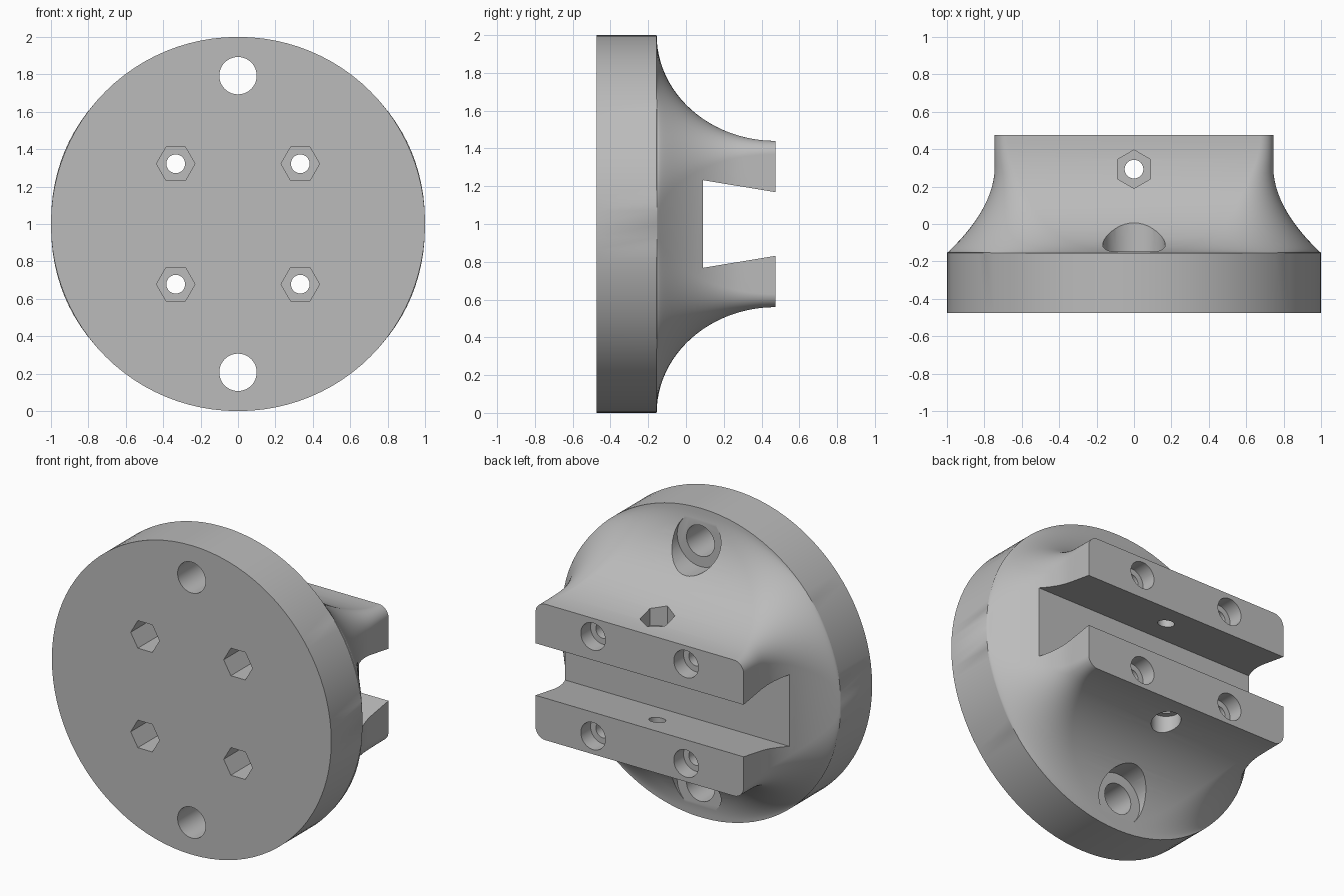
import bpy, bmesh, math

if "Cube" in bpy.data.objects:
    bpy.data.objects.remove(bpy.data.objects["Cube"], do_unlink=True)

FRONT, RIM, BACK = -0.475, -0.155, 0.475
MID = 1.0  # height of the disc centre
ARC = 24   # steps per quarter turn

grey = bpy.data.materials.new("plain grey")
grey.use_nodes = True
colour = (0.5, 0.5, 0.5, 1)
grey.diffuse_color = colour
grey.node_tree.nodes["Principled BSDF"].inputs["Base Color"].default_value = colour


def loft(name, rings):
    """Skin a list of matching closed rings and cap both ends."""
    bm = bmesh.new()
    loops = [[bm.verts.new(p) for p in ring] for ring in rings]
    n = len(loops[0])
    for a, b in zip(loops, loops[1:]):
        for i in range(n):
            j = (i + 1) % n
            bm.faces.new((a[i], a[j], b[j], b[i]))
    bm.faces.new(loops[0])
    bm.faces.new(loops[-1])
    bmesh.ops.recalc_face_normals(bm, faces=bm.faces)
    mesh = bpy.data.meshes.new(name)
    bm.to_mesh(mesh)
    bm.free()
    mesh.materials.append(grey)
    obj = bpy.data.objects.new(name, mesh)
    bpy.context.collection.objects.link(obj)
    return obj


def section(y, w):
    """Rounded rectangle at depth y; w = 1 is the full disc, 0 the clamp block."""
    t = max(0, (0.3 - y) / (0.3 - RIM))
    half_x = 0.745 + 0.255 * t ** 1.9
    half_z = 0.44 + 0.56 * w
    r = 0.07 + 0.925 * w
    ring = []
    for q, (sx, sz) in enumerate([(1, 1), (-1, 1), (-1, -1), (1, -1)]):
        for k in range(ARC + 1):
            a = (q + k / ARC) * math.pi / 2
            ring.append((sx * (half_x - r) + r * math.cos(a), y,
                         MID + sz * (half_z - r) + r * math.sin(a)))
    return ring


# Disc flowing into the rectangular clamp block
rings = [[(x, FRONT, z) for x, y, z in section(RIM, 1)]]
for k in range(ARC + 1):
    phi = k / ARC * math.pi / 2
    rings.append(section(BACK - (BACK - RIM) * math.cos(phi), 1 - math.sin(phi)))
body = loft("mounting_flange", rings)

cutters = []


def cut(name, axis, profile, lo, hi):
    """Subtract a profile extruded along an axis from the body."""
    place = {"x": lambda u, v, d: (d, u, v),
             "y": lambda u, v, d: (u, d, v),
             "z": lambda u, v, d: (u, v, d)}[axis]
    tool = loft(name, [[place(u, v, d) for u, v in profile] for d in (lo, hi)])
    tool.hide_render = True
    cutters.append(tool)
    mod = body.modifiers.new(name, "BOOLEAN")
    mod.operation = "DIFFERENCE"
    mod.solver = "MANIFOLD"
    mod.object = tool


def polygon(u, v, r, sides=40, turn=0.0):
    return [(u + r * math.cos(turn + i * math.tau / sides),
             v + r * math.sin(turn + i * math.tau / sides)) for i in range(sides)]


# Dovetail slot across the back
cut("slot_cutter", "x", [(0.09, MID - 0.232), (0.09, MID + 0.232),
                         (0.52, MID + 0.161), (0.52, MID - 0.161)], -1.5, 1.5)

for s in (-1, 1):
    # Large mounting holes with a flat seat behind
    z = MID + s * 0.793
    cut("mount_hole_cutter", "y", polygon(0, z, 0.1), -1, 1)
    cut("mount_seat_cutter", "y", polygon(0, z, 0.167), -0.148, 1)
    # Clamp screws: hex pocket in front, round pocket at the back
    for x in (-0.333, 0.333):
        z = MID + s * 0.322
        cut("screw_hole_cutter", "y", polygon(x, z, 0.05), -1, 1)
        cut("nut_pocket_cutter", "y", polygon(x, z, 0.103, 6), -1, -0.1)
        cut("screw_head_cutter", "y", polygon(x, z, 0.088), 0.375, 1)

# Vertical screw: hex pocket above, round pocket below
cut("cross_hole_cutter", "z", polygon(0, 0.293, 0.05), -1, 3)
cut("cross_nut_cutter", "z", polygon(0, 0.293, 0.103, 6, math.pi / 2), 1.37, 3)
cut("cross_head_cutter", "z", polygon(0, 0.293, 0.088), -1, 0.62)

# Bake all cuts in one evaluation, then smooth the curved surfaces
depsgraph = bpy.context.evaluated_depsgraph_get()
body.data = bpy.data.meshes.new_from_object(body.evaluated_get(depsgraph))
body.modifiers.clear()
for tool in cutters:
    bpy.data.objects.remove(tool, do_unlink=True)
bpy.ops.object.select_all(action="DESELECT")
body.select_set(True)
bpy.context.view_layer.objects.active = body
bpy.ops.object.shade_smooth_by_angle(angle=math.radians(30))
